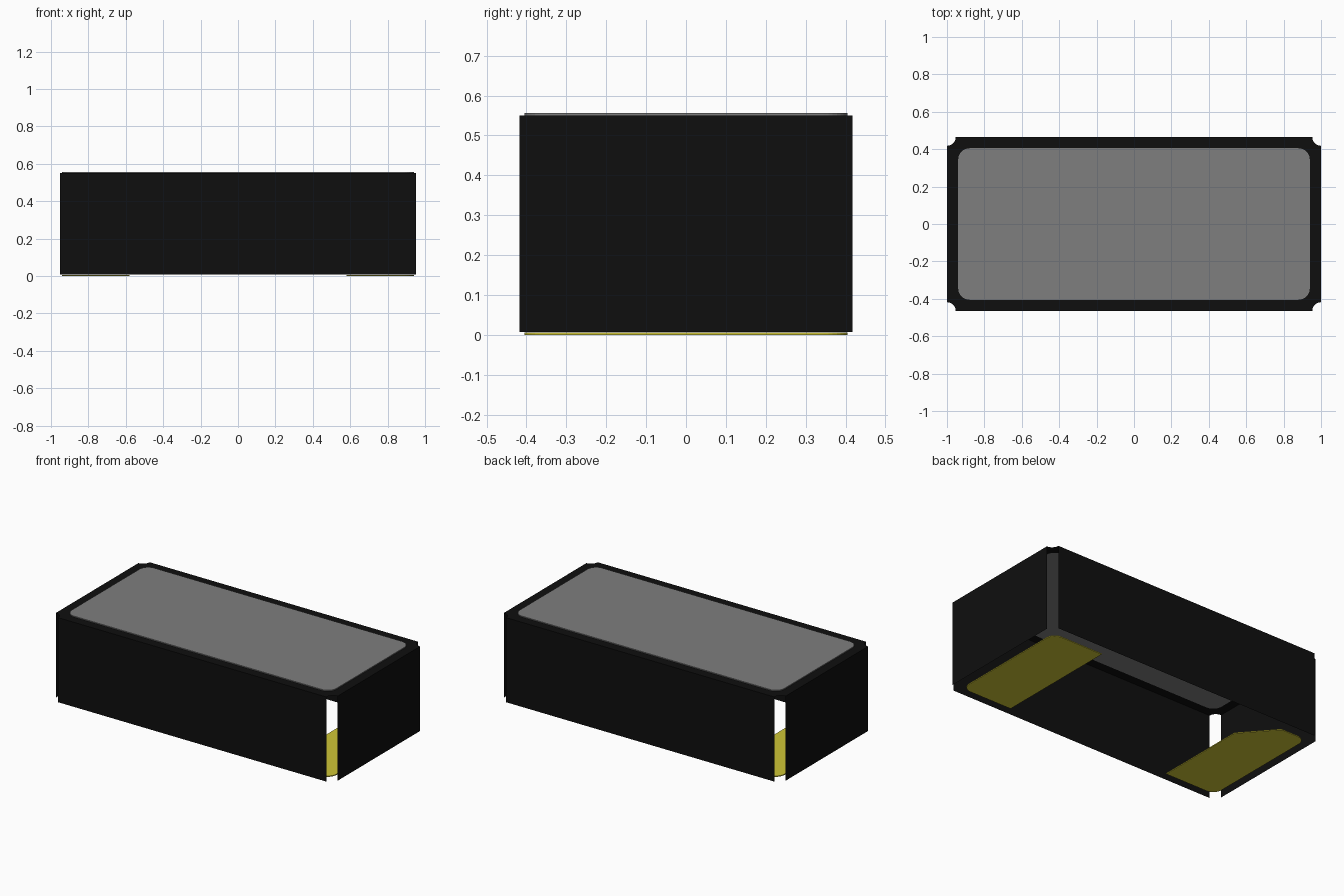
import bpy, bmesh
from math import pi, cos, sin

cube = bpy.data.objects.get("Cube")
if cube:
    bpy.data.objects.remove(cube)


def material(name, color):
    m = bpy.data.materials.new(name)
    m.use_nodes = True
    m.diffuse_color = (*color, 1)
    m.node_tree.nodes["Principled BSDF"].inputs["Base Color"].default_value = (*color, 1)
    return m


BLACK = material("black", (0.0045, 0.0045, 0.0045))
GREY = material("grey", (0.21, 0.21, 0.21))
YELLOW = material("yellow", (0.62, 0.56, 0.037))

# Overall sizes: half length, half depth, wall bottom and top, corner gap
HX, HY, Z0, Z1, GAP = 1.0, 0.465, 0.007, 0.55, 0.047
PX, PY, PR = 0.94, 0.405, 0.06
THICK = 0.006
STEPS = 8


def finish(name, bm, mat):
    mesh = bpy.data.meshes.new(name)
    bm.to_mesh(mesh)
    bm.free()
    mesh.materials.append(mat)
    obj = bpy.data.objects.new(name, mesh)
    bpy.context.collection.objects.link(obj)
    return obj


def corner(k, hx, hy, r, notched=False):
    """Arc points of corner k, counter-clockwise, rounded or scooped out."""
    sx = 1 if k in (0, 3) else -1
    sy = 1 if k in (0, 1) else -1
    inset = 0 if notched else r
    pts = []
    for i in range(STEPS + 1):
        s = i / STEPS * pi / 2
        a = k * pi / 2 + (1.5 * pi - s if notched else s)
        pts.append((sx * (hx - inset) + r * cos(a), sy * (hy - inset) + r * sin(a)))
    return pts


def outline(hx, hy, r, notched=False):
    return [p for k in range(4) for p in corner(k, hx, hy, r, notched)]


def slab(name, pts, z, thick, mat):
    bm = bmesh.new()
    face = bm.faces.new([bm.verts.new((x, y, z)) for x, y in pts])
    top = bmesh.ops.extrude_face_region(bm, geom=[face])
    verts = [v for v in top["geom"] if isinstance(v, bmesh.types.BMVert)]
    bmesh.ops.translate(bm, verts=verts, vec=(0, 0, thick))
    bmesh.ops.recalc_face_normals(bm, faces=bm.faces)
    return finish(name, bm, mat)


def wall(name, a, b):
    bm = bmesh.new()
    bm.faces.new([bm.verts.new((*p, z)) for p, z in ((a, Z0), (b, Z0), (b, Z1), (a, Z1))])
    return finish(name, bm, BLACK)


# Sheet walls, open at the four corners
wx, wy = HX - GAP, HY - GAP
wall("front_wall", (-wx, -HY), (wx, -HY))
wall("back_wall", (wx, HY), (-wx, HY))
wall("left_wall", (HX, -wy), (HX, wy))
wall("right_wall", (-HX, wy), (-HX, -wy))

# Flat top rim with scooped corners
bm = bmesh.new()
outer = [bm.verts.new((x, y, Z1)) for x, y in outline(HX, HY, GAP, True)]
inner = [bm.verts.new((x, y, Z1)) for x, y in outline(PX, PY, PR)]
for i in range(len(outer)):
    j = (i + 1) % len(outer)
    bm.faces.new((outer[i], outer[j], inner[j], inner[i]))
finish("top_rim", bm, BLACK)

# Top panel
slab("top_panel", outline(PX, PY, PR), Z1, THICK, GREY)

# Bottom plates at each end, the right one with a cut inner corner
EDGE = 0.58
left = corner(3, PX, PY, PR) + corner(0, PX, PY, PR) + [(EDGE, PY), (EDGE, -PY)]
slab("left_base_plate", left, 0, THICK, YELLOW)
right = corner(1, PX, PY, PR) + corner(2, PX, PY, PR)
right += [(-EDGE, -PY), (-EDGE, 0.2), (-0.76, PY)]
slab("right_base_plate", right, 0, THICK, YELLOW)
